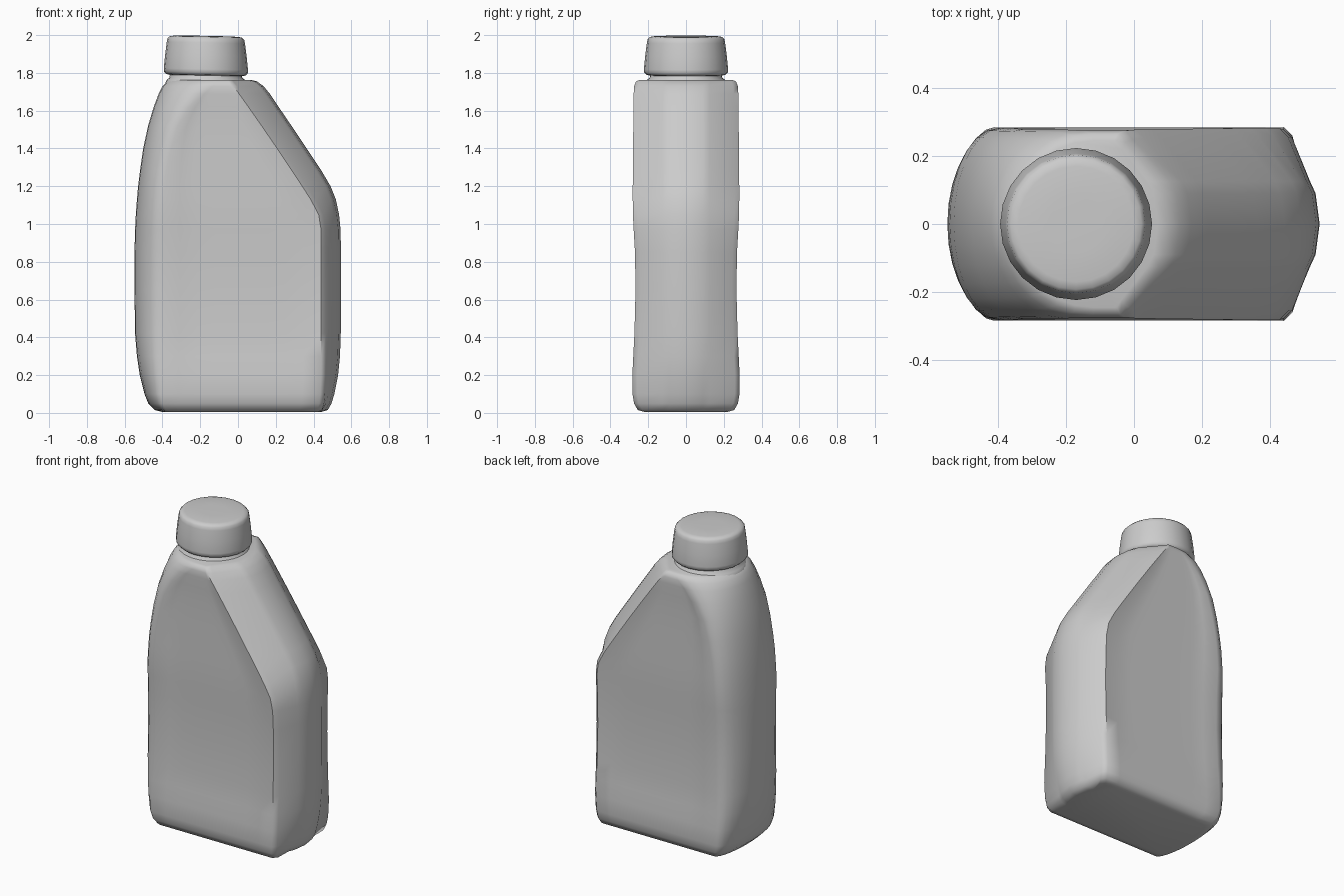
import bpy, bmesh
from math import sin, cos, pi, radians

if "Cube" in bpy.data.objects:
    bpy.data.objects.remove(bpy.data.objects["Cube"])

grey = bpy.data.materials.new("light grey plastic")
grey.use_nodes = True
COLOUR = (0.6, 0.6, 0.6, 1)
grey.diffuse_color = COLOUR
grey.node_tree.nodes["Principled BSDF"].inputs["Base Color"].default_value = COLOUR

NECK_X = -0.17


def loft(name, rings, angle):
    """Skin a stack of equal rings, cap both ends and shade smoothly."""
    bm = bmesh.new()
    loops = [[bm.verts.new(p) for p in ring] for ring in rings]
    n = len(loops[0])
    for low, high in zip(loops, loops[1:]):
        for i in range(n):
            j = (i + 1) % n
            bm.faces.new((low[i], low[j], high[j], high[i]))
    bm.faces.new(loops[0][::-1])
    bm.faces.new(loops[-1])
    bmesh.ops.recalc_face_normals(bm, faces=bm.faces)
    mesh = bpy.data.meshes.new(name)
    bm.to_mesh(mesh)
    bm.free()
    mesh.materials.append(grey)
    ob = bpy.data.objects.new(name, mesh)
    bpy.context.collection.objects.link(ob)
    bpy.ops.object.select_all(action="DESELECT")
    bpy.context.view_layer.objects.active = ob
    ob.select_set(True)
    bpy.ops.object.shade_smooth_by_angle(angle=radians(angle))
    return ob


def body_ring(z, left, panel_left, panel_right, right, depth, dent):
    """Rounded left side, flat dented panels, chamfered right side."""
    half = []
    for k in range(8):
        a = k / 7 * pi / 2
        half.append((panel_left - (panel_left - left) * cos(a), -depth * sin(a)))
    for k in range(1, 9):
        t = k / 9
        y = -depth + dent * min(1, 2.5 * sin(pi * t))
        half.append((panel_left + (panel_right - panel_left) * t, y))
    edge = min(0.025, (panel_right - panel_left) / 10 + 0.008)
    half.append((panel_right, -depth))
    half.append((panel_right + edge, -depth + 0.025))
    half.append((right - 0.028, -0.125))
    half.append((right - 0.012, -0.09))
    half.append((right, 0))
    back = [(x, -y) for x, y in half[-2:0:-1]]
    return [(x, y, z) for x, y in half + back]


# Bottle body: height, left, panel left, panel right, right, depth, dent
LEVELS = [
    (0.005, -0.40, -0.34, 0.40, 0.44, 0.22, 0),
    (0.015, -0.44, -0.38, 0.42, 0.475, 0.255, 0),
    (0.05, -0.475, -0.40, 0.43, 0.495, 0.275, 0),
    (0.10, -0.495, -0.41, 0.435, 0.51, 0.283, 0),
    (0.20, -0.52, -0.41, 0.44, 0.53, 0.284, 0.003),
    (0.30, -0.535, -0.41, 0.44, 0.54, 0.279, 0.01),
    (0.42, -0.545, -0.405, 0.44, 0.544, 0.273, 0.012),
    (0.65, -0.548, -0.40, 0.44, 0.545, 0.267, 0.011),
    (0.85, -0.548, -0.40, 0.44, 0.545, 0.270, 0.011),
    (0.97, -0.545, -0.40, 0.44, 0.543, 0.277, 0.014),
    (1.05, -0.541, -0.40, 0.427, 0.535, 0.281, 0.016),
    (1.13, -0.535, -0.395, 0.385, 0.518, 0.282, 0.016),
    (1.20, -0.529, -0.39, 0.34, 0.490, 0.282, 0.016),
    (1.28, -0.519, -0.38, 0.287, 0.443, 0.281, 0.015),
    (1.40, -0.502, -0.355, 0.207, 0.363, 0.28, 0.014),
    (1.52, -0.476, -0.32, 0.125, 0.283, 0.279, 0.012),
    (1.62, -0.446, -0.26, 0.055, 0.215, 0.278, 0.008),
    (1.69, -0.42, -0.20, 0.005, 0.168, 0.277, 0.003),
    (1.73, -0.40, -0.15, -0.025, 0.135, 0.274, 0),
    (1.755, -0.375, -0.12, -0.04, 0.10, 0.265, 0),
    (1.763, -0.355, -0.12, -0.05, 0.07, 0.245, 0),
]
loft("bottle_body", [body_ring(*row) for row in LEVELS], 50)


def turned(name, profile, sides, tilt, angle):
    """Turn a radius and height profile about the neck axis."""
    rings = []
    for r, z in profile:
        ring = []
        for k in range(sides):
            a = 2 * pi * k / sides
            x = r * cos(a)
            ring.append((NECK_X + x, r * sin(a), z - tilt * x))
        rings.append(ring)
    return loft(name, rings, angle)


# Neck under the cap
turned("neck", [(0.215, 1.745), (0.208, 1.762), (0.192, 1.775),
                (0.19, 1.81)], 32, 0, 60)

# Tapered screw cap with a softly rounded rim
turned("cap", [(0.185, 1.785), (0.21, 1.79), (0.222, 1.803), (0.223, 1.82),
               (0.216, 1.89), (0.207, 1.96), (0.203, 1.979), (0.192, 1.99),
               (0.17, 1.994), (0.08, 1.996)], 24, 0.02, 60)
